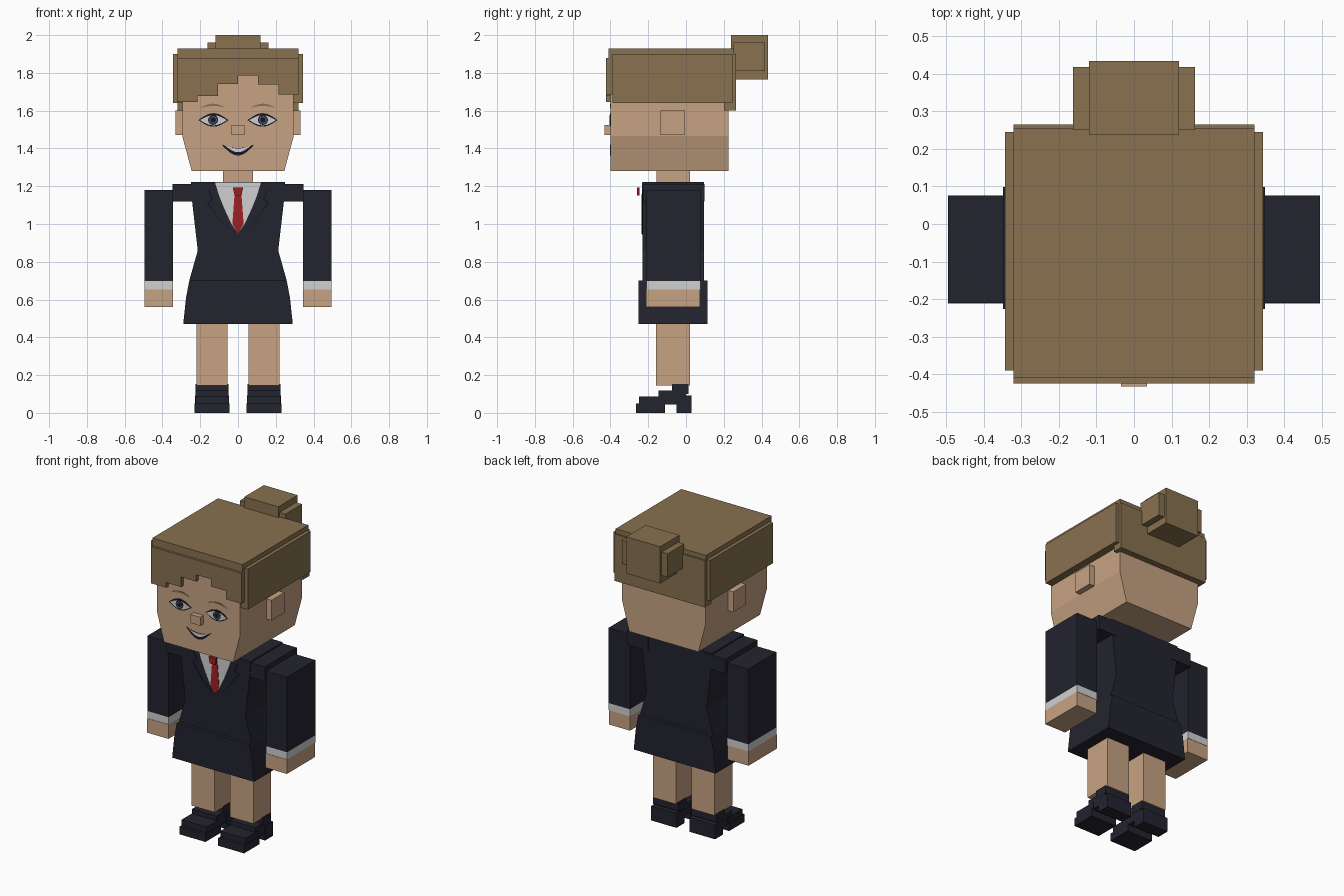
import bpy
import bmesh
import math

if "Cube" in bpy.data.objects:
    bpy.data.objects.remove(bpy.data.objects["Cube"], do_unlink=True)


def material(name, *rgb):
    """Flat material from 0-255 display colour."""
    col = [(c / 255 / 12.92) if c < 11 else ((c / 255 + 0.055) / 1.055) ** 2.4 for c in rgb] + [1]
    m = bpy.data.materials.new(name)
    m.use_nodes = True
    m.diffuse_color = col
    m.node_tree.nodes["Principled BSDF"].inputs["Base Color"].default_value = col
    return m


SKIN = material("skin", 198, 162, 130)
HAIR = material("brown hair", 136, 113, 80)
SUIT = material("navy suit", 35, 35, 47)
WHITE = material("white cloth", 208, 208, 208)
RED = material("red tie", 160, 32, 34)
INK = material("dark outline", 22, 24, 36)
IRIS = material("grey iris", 88, 94, 108)


def prism(name, pts, y0, y1, mat):
    """Outline in x and z, extruded along y."""
    bm = bmesh.new()
    face = bm.faces.new([bm.verts.new((x, y0, z)) for x, z in pts])
    ext = bmesh.ops.extrude_face_region(bm, geom=[face])
    verts = [v for v in ext["geom"] if isinstance(v, bmesh.types.BMVert)]
    bmesh.ops.translate(bm, verts=verts, vec=(0, y1 - y0, 0))
    bmesh.ops.recalc_face_normals(bm, faces=bm.faces)
    me = bpy.data.meshes.new(name)
    bm.to_mesh(me)
    bm.free()
    me.materials.append(mat)
    ob = bpy.data.objects.new(name, me)
    bpy.context.collection.objects.link(ob)
    return ob


def box(name, x0, x1, y0, y1, z0, z1, mat):
    return prism(name, [(x0, z0), (x1, z0), (x1, z1), (x0, z1)], y0, y1, mat)


def symmetric(name, half, y0, y1, mat):
    """Prism from the right half of an outline, listed top to bottom."""
    return prism(name, half + [(-x, z) for x, z in reversed(half) if x > 0], y0, y1, mat)


def pair(name, make, *args):
    """Left part plus its mirror image."""
    ob = make("left_" + name, *args)
    me = ob.data.copy()
    for v in me.vertices:
        v.co.x *= -1
    me.flip_normals()
    bpy.context.collection.objects.link(bpy.data.objects.new("right_" + name, me))


def arc(cx, cz, w, h, n=10):
    """Points of a half-wave bulging by h, from left to right."""
    return [(cx + w * (2 * i / n - 1), cz + h * math.sin(math.pi * i / n)) for i in range(n + 1)]


def almond(cx, cz, w, up, down):
    return arc(cx, cz, w, up) + arc(cx, cz, w, -down)[-2:0:-1]


def disc(cx, cz, r, n=12):
    return [(cx + r * math.cos(math.tau * i / n), cz + r * math.sin(math.tau * i / n)) for i in range(n)]


# Head
symmetric("head", [(0.295, 1.85), (0.295, 1.465), (0.245, 1.28)], -0.4, 0.225, SKIN)
box("nose", -0.035, 0.035, -0.432, -0.39, 1.47, 1.525, SKIN)
pair("ear", box, 0.28, 0.332, -0.135, -0.005, 1.47, 1.6, SKIN)
box("neck", -0.08, 0.08, -0.155, 0.02, 1.2, 1.29, SKIN)

# Hair
box("hair_top", -0.32, 0.32, -0.41, 0.255, 1.79, 1.93, HAIR)
pair("hair_side", box, 0.28, 0.343, -0.39, 0.245, 1.64, 1.9, HAIR)
box("hair_back", -0.32, 0.32, 0.2, 0.265, 1.6, 1.9, HAIR)
fringe = [(0.32, 1.88), (-0.32, 1.88)]
for i, z in enumerate((1.645, 1.678, 1.742, 1.785, 1.738, 1.685)):
    x = -0.32 + i * 0.1067
    fringe += [(x, z), (x + 0.1067, z)]
prism("hair_fringe", fringe, -0.424, -0.39, HAIR)
box("bun", -0.12, 0.12, 0.237, 0.433, 1.765, 2.0, HAIR)
box("bun_sides", -0.162, 0.162, 0.25, 0.417, 1.81, 1.96, HAIR)

# Painted face
pair("eye_outline", prism, almond(0.13, 1.55, 0.08, 0.037, 0.035), -0.402, -0.399, INK)
pair("eye_white", prism, almond(0.13, 1.55, 0.071, 0.026, 0.028), -0.403, -0.399, WHITE)
pair("iris", prism, disc(0.132, 1.551, 0.027), -0.404, -0.399, INK)
pair("iris_ring", prism, disc(0.132, 1.551, 0.021), -0.405, -0.399, IRIS)
pair("pupil", prism, disc(0.132, 1.551, 0.015), -0.406, -0.399, INK)
pair("eyebrow", prism, arc(0.132, 1.615, 0.07, 0.022) + arc(0.132, 1.615, 0.07, 0.01)[-2:0:-1],
     -0.402, -0.399, HAIR)
prism("mouth", arc(0, 1.422, 0.088, -0.02) + arc(0, 1.422, 0.088, -0.06)[-2:0:-1], -0.402, -0.399, INK)
prism("teeth", arc(0, 1.416, 0.07, -0.016) + arc(0, 1.416, 0.07, -0.036)[-2:0:-1], -0.403, -0.399, WHITE)

# Jacket and skirt
symmetric("jacket", [(0.25, 1.222), (0.243, 1.12), (0.213, 0.86), (0.258, 0.7), (0.258, 0.68)],
          -0.23, 0.095, SUIT)
symmetric("skirt", [(0.258, 0.7), (0.275, 0.61), (0.29, 0.47)], -0.252, 0.115, SUIT)
pair("shoulder", box, 0.2, 0.348, -0.226, 0.098, 1.12, 1.212, SUIT)

# Shirt, lapels and tie
symmetric("shirt", [(0.122, 1.221), (0.1, 1.15), (0.072, 1.08), (0.035, 1.0), (0, 0.95)],
          -0.233, -0.229, WHITE)
pair("lapel_edge", prism, [(0.158, 1.18), (0.14, 1.13), (0.167, 1.115), (0.09, 1.01), (0.01, 0.945),
                           (0.092, 1.018), (0.155, 1.113), (0.13, 1.13), (0.15, 1.18)],
     -0.232, -0.229, INK)
symmetric("tie_blade", [(0.018, 1.16), (0.03, 1.0), (0, 0.948)], -0.236, -0.229, RED)
symmetric("tie_knot", [(0.027, 1.192), (0.018, 1.15)], -0.26, -0.246, RED)

# Arms
pair("sleeve", box, 0.345, 0.495, -0.21, 0.076, 0.698, 1.18, SUIT)
pair("cuff", box, 0.345, 0.495, -0.21, 0.076, 0.652, 0.698, WHITE)
pair("hand", box, 0.345, 0.495, -0.212, 0.074, 0.56, 0.652, SKIN)

# Legs and stepped shoes
pair("leg", box, 0.055, 0.219, -0.158, 0.022, 0.146, 0.5, SKIN)
for part, inset, y0, y1, z0, z1 in (
        ("sole", 0, -0.265, -0.11, 0, 0.05),
        ("toe", 0.003, -0.248, -0.1, 0.045, 0.088),
        ("arch", 0.005, -0.145, 0.0, 0.044, 0.118),
        ("heel", 0.002, -0.05, 0.03, 0, 0.092),
        ("ankle", 0.004, -0.075, 0.012, 0.1, 0.152)):
    pair("shoe_" + part, box, 0.045 + inset, 0.229 - inset, y0, y1, z0, z1, SUIT)
